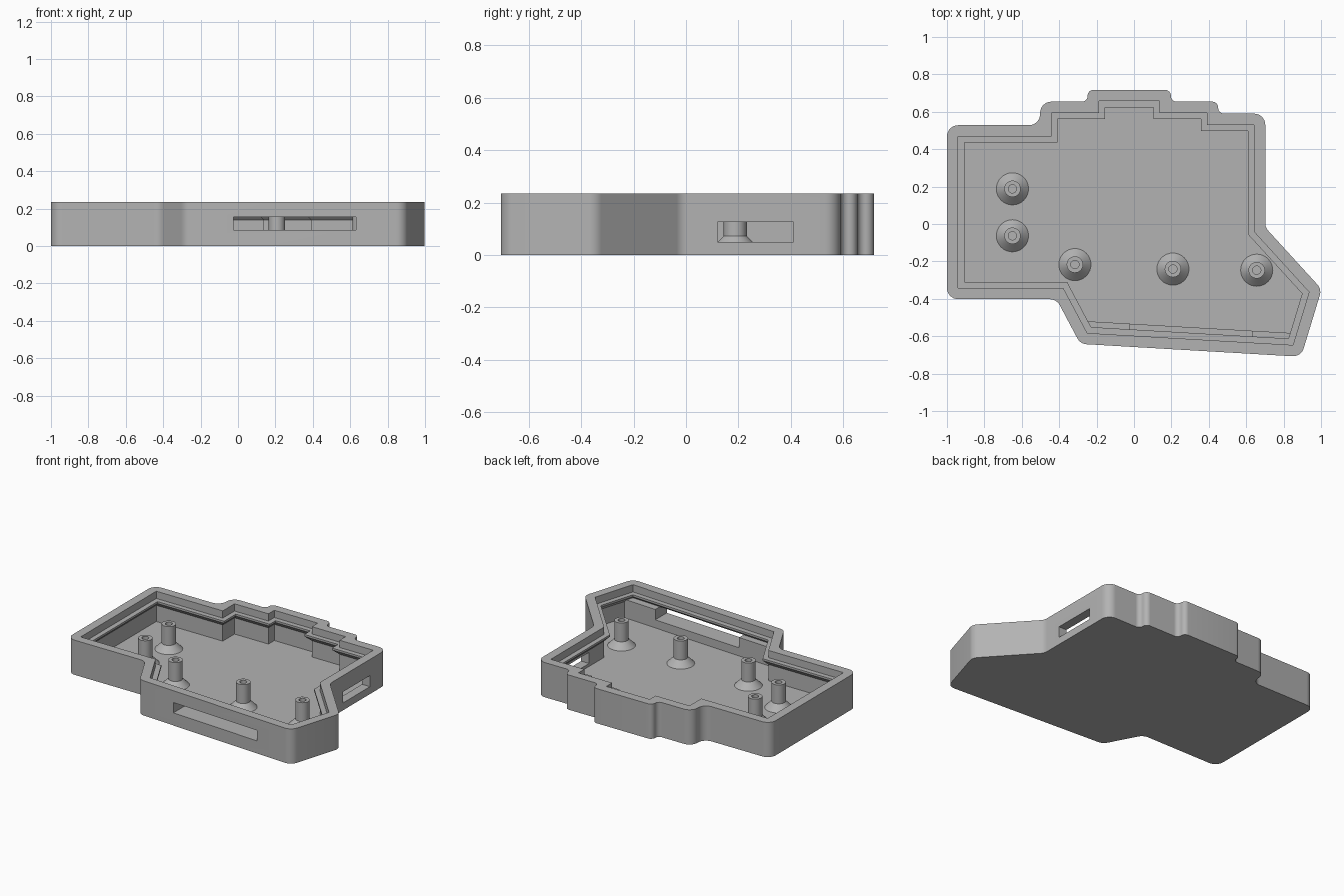
import bpy, bmesh, math
from mathutils import Vector

cube = bpy.data.objects.get("Cube")
if cube:
    bpy.data.objects.remove(cube, do_unlink=True)

plastic = bpy.data.materials.new("grey_plastic")
plastic.use_nodes = True
colour = (0.45, 0.45, 0.45, 1)
plastic.diffuse_color = colour
plastic.node_tree.nodes["Principled BSDF"].inputs["Base Color"].default_value = colour

FLOOR, TOP, WALL, LIP = 0.03, 0.235, 0.06, 0.033

# Inner edge of the rim, clockwise from the back right corner
rim = [Vector(p) for p in (
    (-0.94, 0.468), (-0.442, 0.468), (-0.442, 0.594), (-0.188, 0.594),
    (-0.188, 0.657), (0.137, 0.657), (0.137, 0.594), (0.39, 0.594),
    (0.39, 0.53), (0.642, 0.53), (0.642, -0.042), (0.936, -0.364),
    (0.85, -0.647), (-0.25, -0.583), (-0.378, -0.342), (-0.94, -0.342))]


def offset(poly, dist):
    """Move every edge outward by dist, keeping sharp corners."""
    result = []
    for i, p in enumerate(poly):
        a = (p - poly[i - 1]).normalized()
        b = (poly[(i + 1) % len(poly)] - p).normalized()
        na, nb = Vector((-a.y, a.x)), Vector((-b.y, b.x))
        result.append(p + (na + nb) * dist / (1 + na.dot(nb)))
    return result


def fillet(poly, radius, steps=8):
    """Round every corner, limited by the shorter neighbouring edge."""
    result = []
    for i, p in enumerate(poly):
        to_prev = poly[i - 1] - p
        to_next = poly[(i + 1) % len(poly)] - p
        half = to_prev.angle(to_next) / 2
        cut = min(radius / math.tan(half), to_prev.length * 0.49, to_next.length * 0.49)
        u, v = to_prev.normalized(), to_next.normalized()
        centre = p + (u + v).normalized() * cut / math.cos(half)
        start, end = p + u * cut - centre, p + v * cut - centre
        sweep = math.pi - 2 * half
        for k in range(steps + 1):
            t = k / steps
            result.append(centre + (start * math.sin((1 - t) * sweep)
                                    + end * math.sin(t * sweep)) / math.sin(sweep))
    return result


def loft(name, rings):
    """Closed solid through a stack of (outline, z) rings."""
    bm = bmesh.new()
    loops = [[bm.verts.new((p.x, p.y, z)) for p in outline] for outline, z in rings]
    for low, high in zip(loops, loops[1:]):
        for i in range(len(low)):
            j = (i + 1) % len(low)
            bm.faces.new((low[i], low[j], high[j], high[i]))
    bm.faces.new(loops[0])
    bm.faces.new(loops[-1])
    bmesh.ops.recalc_face_normals(bm, faces=bm.faces)
    mesh = bpy.data.meshes.new(name)
    bm.to_mesh(mesh)
    bm.free()
    mesh.materials.append(plastic)
    obj = bpy.data.objects.new(name, mesh)
    bpy.context.collection.objects.link(obj)
    return obj


def prism(name, outline, low, high):
    return loft(name, [(outline, low), (outline, high)])


def box(name, x0, x1, y0, y1, z0, z1):
    corners = [Vector(c) for c in ((x0, y0), (x0, y1), (x1, y1), (x1, y0))]
    return prism(name, corners, z0, z1)


def select(obj):
    bpy.ops.object.select_all(action="DESELECT")
    obj.select_set(True)
    bpy.context.view_layer.objects.active = obj


def combine(target, tool, operation):
    tool.hide_render = True
    select(target)
    mod = target.modifiers.new("cut", "BOOLEAN")
    mod.object, mod.operation, mod.solver = tool, operation, "EXACT"
    bpy.ops.object.modifier_apply(modifier=mod.name)
    bpy.data.objects.remove(tool, do_unlink=True)


def smooth(obj):
    select(obj)
    bpy.ops.object.shade_smooth_by_angle(angle=math.radians(25))


# Tray with rounded outer walls
tray = prism("tray", fillet(offset(rim, WALL), 0.06), 0, TOP)

# Cavity with an inner lip whose underside slopes back to the wall
lip = offset(rim, -LIP)
cavity = loft("cavity_cutter", [
    (rim, FLOOR), (rim, 0.14), (lip, 0.173), (lip, 0.186), (rim, 0.186), (rim, TOP + 0.05)])
combine(tray, cavity, "DIFFERENCE")

# Thicker lower wall along the front
left, right = rim[12], rim[13]
front = [left + Vector((0.02, -0.02)), right + Vector((-0.02, -0.02)),
         right.lerp(rim[14], 0.27) + Vector((-0.02, 0.001)),
         left.lerp(rim[11], 0.22) + Vector((0.02, -0.001))]
combine(tray, prism("front_thickening", front, FLOOR - 0.01, 0.155), "UNION")

# Slots through the front and left walls
combine(tray, box("front_slot_cutter", -0.025, 0.63, -0.85, -0.45, 0.085, 0.1551), "DIFFERENCE")
combine(tray, box("side_slot_cutter", 0.58, 0.8, 0.12, 0.41, 0.05, 0.125), "DIFFERENCE")
smooth(tray)

# Screw posts with flared feet and blind holes
post_profile = ((0.087, 0.029), (0.044, 0.0725), (0.044, 0.2), (0.022, 0.2), (0.022, 0.06))
posts = ((-0.65, 0.188), (-0.65, -0.063), (-0.316, -0.217), (0.208, -0.241), (0.656, -0.247))
for n, (x, y) in enumerate(posts, 1):
    rings = []
    for radius, z in post_profile:
        angles = [math.tau * k / 32 for k in range(32)]
        rings.append(([Vector((x + radius * math.cos(a), y + radius * math.sin(a)))
                       for a in angles], z))
    smooth(loft(f"screw_post_{n}", rings))
